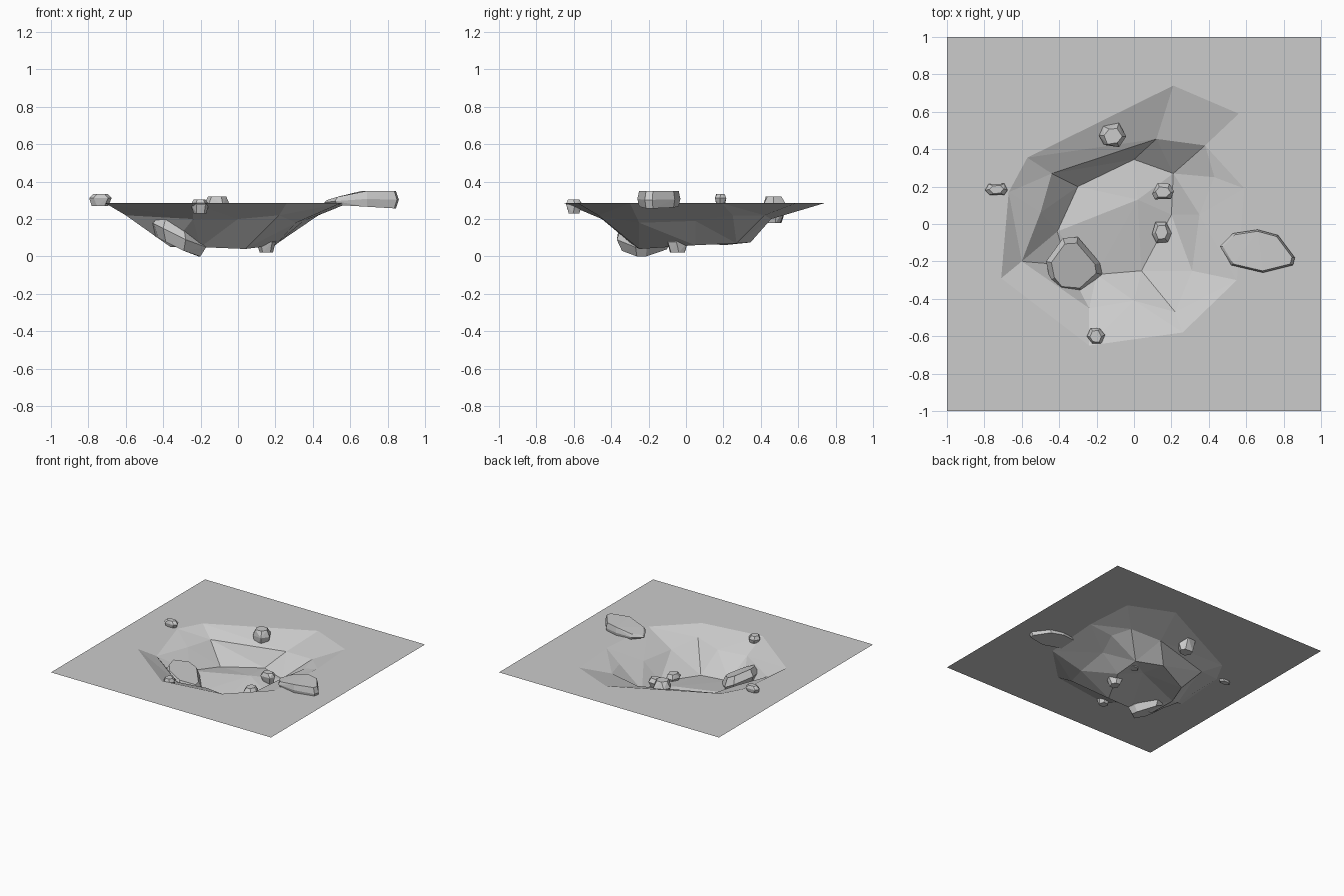
import bpy
import bmesh
import math
import random
from mathutils import Vector
from mathutils.geometry import delaunay_2d_cdt

default_cube = bpy.data.objects.get("Cube")
if default_cube:
    bpy.data.objects.remove(default_cube, do_unlink=True)

GROUND = 0.285


def make_material(name, colour):
    material = bpy.data.materials.new(name)
    material.use_nodes = True
    material.diffuse_color = colour
    shader = material.node_tree.nodes["Principled BSDF"]
    shader.inputs["Base Color"].default_value = colour
    shader.inputs["Roughness"].default_value = 1
    return material


stone_grey = make_material("stone grey", (0.6, 0.6, 0.6, 1))


def add_object(name, mesh):
    mesh.materials.append(stone_grey)
    part = bpy.data.objects.new(name, mesh)
    bpy.context.collection.objects.link(part)
    return part


def make_ground(name, rings, peaks):
    """Triangulate nested contour rings and loose peaks into one faceted sheet."""
    points, edges = [], []
    for ring in rings:
        start, count = len(points), len(ring)
        points += [Vector(p) for p in ring]
        edges += [(start + i, start + (i + 1) % count) for i in range(count)]
    points += [Vector(p) for p in peaks]
    flat = [p.to_2d() for p in points]
    verts, _, faces, origins, _, _ = delaunay_2d_cdt(flat, edges, [], 0, 0.0001)
    coords = [(v.x, v.y, points[o[0]].z) for v, o in zip(verts, origins)]
    mesh = bpy.data.meshes.new(name)
    mesh.from_pydata(coords, [], faces)
    return add_object(name, mesh)


def make_hull(name, points):
    bm = bmesh.new()
    for p in points:
        bm.verts.new(p)
    result = bmesh.ops.convex_hull(bm, input=bm.verts)
    loose = set(result["geom_interior"] + result["geom_unused"])
    bmesh.ops.delete(bm, geom=[g for g in loose if isinstance(g, bmesh.types.BMVert)],
                     context="VERTS")
    bmesh.ops.recalc_face_normals(bm, faces=bm.faces)
    mesh = bpy.data.meshes.new(name)
    bm.to_mesh(mesh)
    bm.free()
    return add_object(name, mesh)


def make_pebble(name, low, high, seed, sides=6):
    """Chipped stone filling the box between two corners."""
    rng = random.Random(seed)
    low, high = Vector(low), Vector(high)
    middle, half = (low + high) / 2, (high - low) / 2
    points = []
    for level, width in ((-1, 0.7), (0.3, 1), (1, 0.65)):
        for i in range(sides):
            angle = math.tau * (i + rng.uniform(-0.2, 0.2)) / sides
            reach = width * rng.uniform(0.9, 1.1)
            points.append(Vector((
                middle.x + half.x * reach * math.cos(angle),
                middle.y + half.y * reach * math.sin(angle),
                middle.z + half.z * level)))
    return make_hull(name, points)


def make_slab(name, outline, top, bottom, inset):
    """Boulder from a plan outline, with top and bottom heights given by rules."""
    centre = sum((Vector(p) for p in outline), Vector((0, 0))) / len(outline)
    points = []
    for p in outline:
        p = Vector(p)
        q = p.lerp(centre, inset)
        points.append((q.x, q.y, top(q.x, q.y)))
        points.append((p.x, p.y, (top(p.x, p.y) + bottom(p.x, p.y)) / 2))
        points.append((q.x, q.y, bottom(q.x, q.y)))
    return make_hull(name, points)


# Crater ground: square edge, rim, ledge and floor contours
square = [(-1, -1, GROUND), (1, -1, GROUND), (1, 1, GROUND), (-1, 1, GROUND)]
rim_plan = [(0.21, 0.74), (0.56, 0.59), (0.59, 0.19), (0.55, -0.3), (0.26, -0.58),
            (-0.24, -0.65), (-0.71, -0.29), (-0.67, 0.17), (-0.57, 0.355)]
rim = [(x, y, GROUND) for x, y in rim_plan]
ledge = [(0.12, 0.455, 0.2), (0.38, 0.42, 0.22), (0.43, 0.25, 0.22), (0.35, 0.05, 0.19),
         (0.31, -0.25, 0.18), (0.22, -0.47, 0.22), (0, -0.41, 0.2), (-0.24, -0.45, 0.2),
         (-0.6, -0.2, 0.22), (-0.5, 0.06, 0.22), (-0.44, 0.27, 0.22)]
floor = [(0, 0.345, 0.075), (0.21, 0.27, 0.07), (0.2, 0.05, 0.06), (0.04, -0.25, 0.04),
         (-0.2, -0.27, 0.05), (-0.36, -0.22, 0.05), (-0.41, -0.04, 0.09), (-0.3, 0.2, 0.06)]
make_ground("crater_ground", [square, rim, ledge, floor], [(0.02, 0.13, 0.1)])

# Large boulder leaning on the crater wall
make_slab("leaning_boulder",
          [(-0.47, -0.2), (-0.38, -0.075), (-0.3, -0.07), (-0.18, -0.21),
           (-0.17, -0.27), (-0.28, -0.37), (-0.4, -0.36), (-0.45, -0.3)],
          lambda x, y: 0.17 - 0.5 * (x + 0.31),
          lambda x, y: max(0, 0.04 - 0.5 * (x + 0.31)), 0.2)

# Wide boulder lying on the rim
make_slab("rim_boulder",
          [(0.46, -0.12), (0.53, -0.05), (0.66, -0.03), (0.77, -0.06),
           (0.86, -0.18), (0.85, -0.22), (0.69, -0.26), (0.52, -0.22)],
          lambda x, y: min(0.35, 0.345 + 0.3 * (x - 0.62)),
          lambda x, y: 0.27 - 0.06 * (x - 0.62), 0.08)

# Small stones scattered on the ground and in the crater
stones = {
    "left_stone": ((0.1, -0.11, 0.02), (0.2, 0.02, 0.11)),
    "floor_stone": ((0.09, 0.12, 0.07), (0.22, 0.22, 0.15)),
    "back_stone": ((-0.19, 0.4, 0.18), (-0.04, 0.54, 0.32)),
    "front_stone": ((-0.25, -0.65, 0.23), (-0.155, -0.55, 0.305)),
    "right_stone": ((-0.8, 0.15, 0.27), (-0.67, 0.22, 0.335)),
}
for seed, (name, (low, high)) in enumerate(stones.items()):
    make_pebble(name, low, high, seed)
